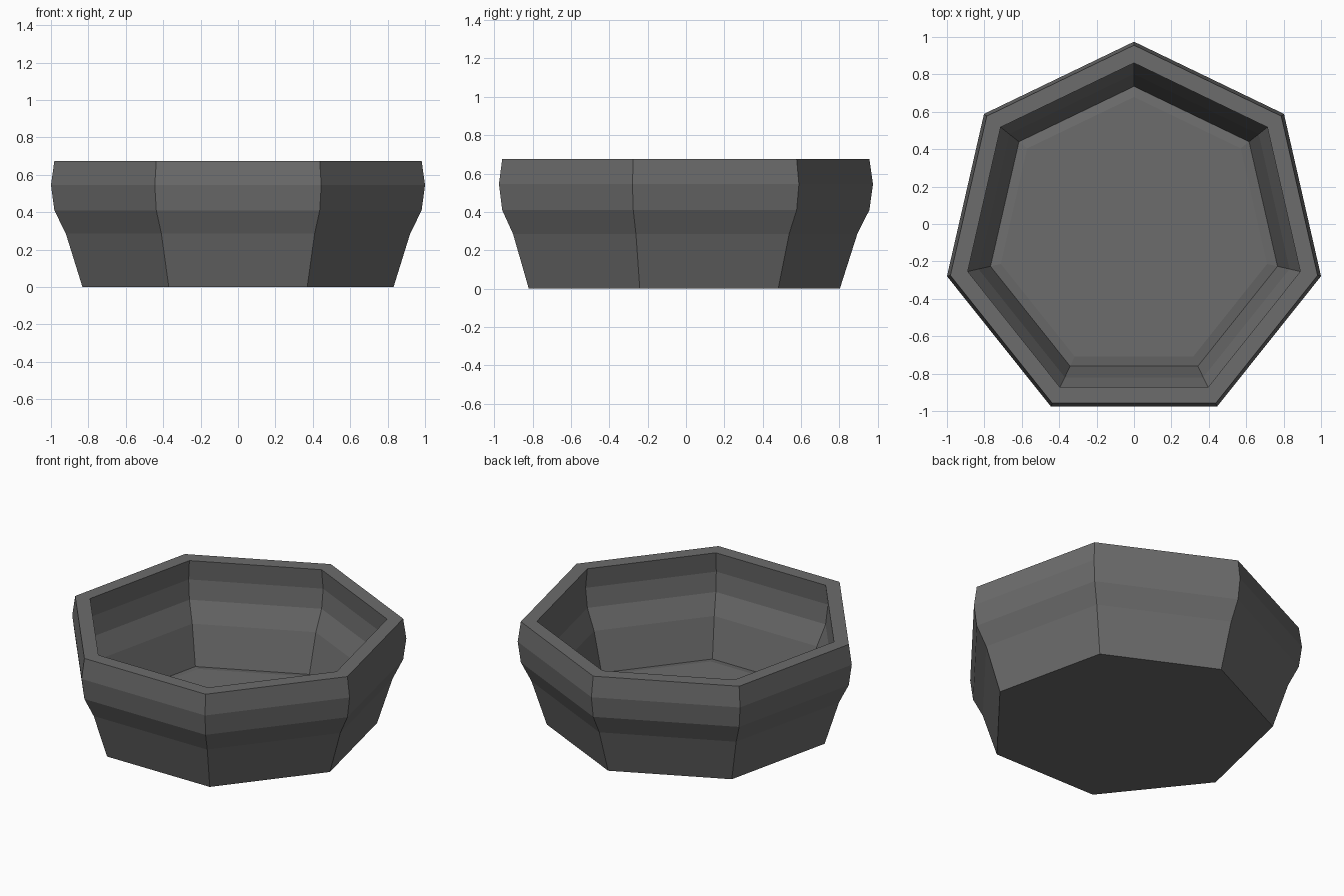
import bpy, math

if "Cube" in bpy.data.objects:
    bpy.data.objects.remove(bpy.data.objects["Cube"])

SIDES = 7
Y_SHIFT = -0.051  # centres the odd-sided outline on y = 0

# Closed wall profile (corner radius, height): outside upward, then inside downward
PROFILE = [
    (0.853, 0.0), (0.944, 0.285), (1.007, 0.41), (1.0257, 0.545), (1.007, 0.675),
    (0.912, 0.675), (0.928, 0.545), (0.912, 0.42), (0.853, 0.29),
    (0.787, 0.04), (0.73, 0.05),
]

verts, faces = [], []
for r, z in PROFILE:
    for i in range(SIDES):
        a = math.pi / 2 + 2 * math.pi * i / SIDES
        verts.append((r * math.cos(a), r * math.sin(a) + Y_SHIFT, z))

# Wall bands
for k in range(len(PROFILE) - 1):
    for i in range(SIDES):
        j = (i + 1) % SIDES
        a, b = k * SIDES, (k + 1) * SIDES
        faces.append((a + i, a + j, b + j, b + i))

# Underside and inner floor
last = (len(PROFILE) - 1) * SIDES
faces.append(tuple(reversed(range(SIDES))))
faces.append(tuple(range(last, last + SIDES)))

mesh = bpy.data.meshes.new("bowl")
mesh.from_pydata(verts, [], faces)
mesh.update()
bowl = bpy.data.objects.new("bowl", mesh)
bpy.context.collection.objects.link(bowl)

grey = bpy.data.materials.new("dark grey")
grey.diffuse_color = (0.15, 0.15, 0.15, 1)
grey.use_nodes = True
grey.node_tree.nodes["Principled BSDF"].inputs["Base Color"].default_value = grey.diffuse_color
mesh.materials.append(grey)
